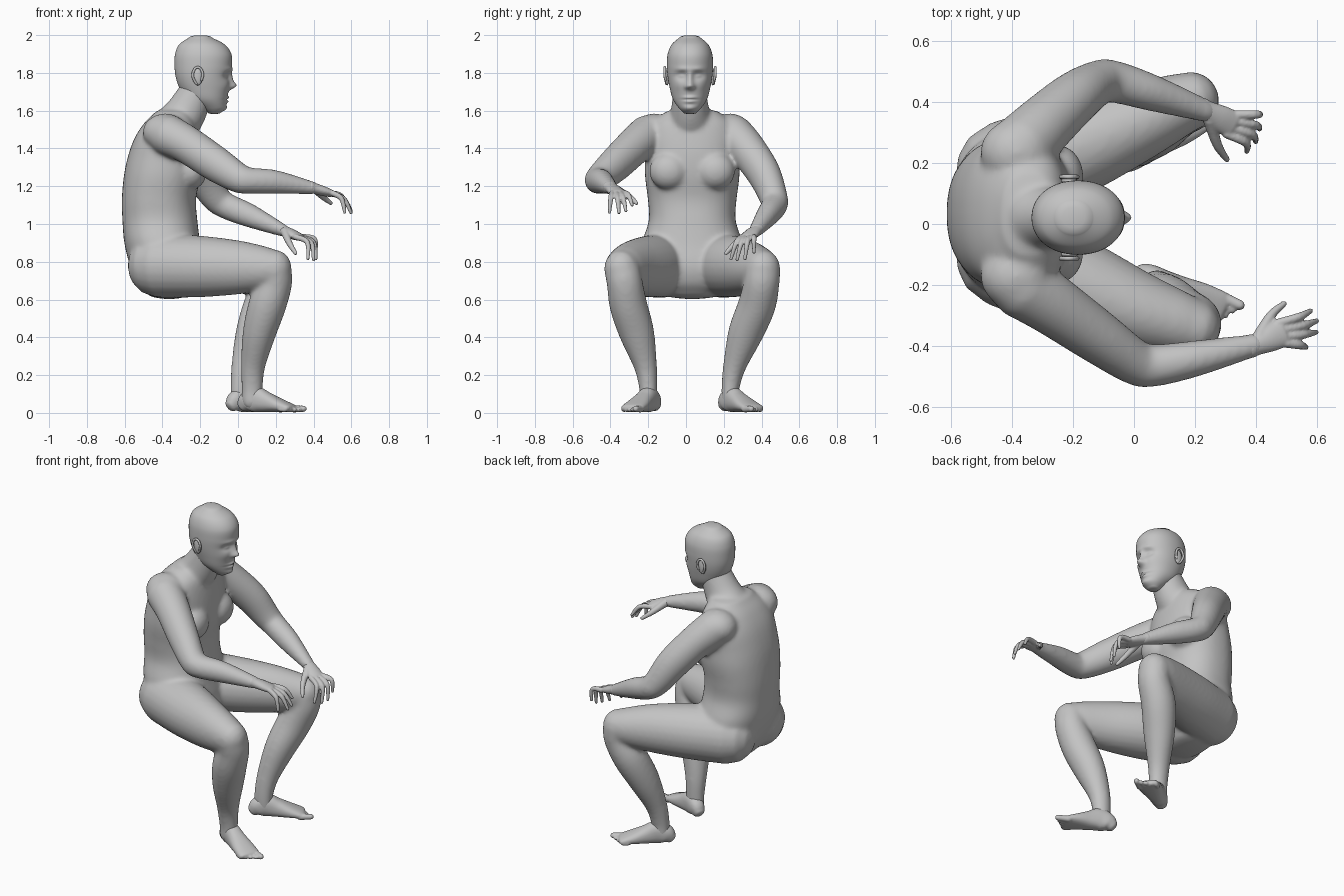
import bpy, bmesh, math
from mathutils import Vector, Matrix

cube = bpy.data.objects.get("Cube")
if cube:
    bpy.data.objects.remove(cube, do_unlink=True)

GREY = (0.55, 0.55, 0.55, 1.0)
skin = bpy.data.materials.new("plain grey")
skin.use_nodes = True
skin.diffuse_color = GREY
skin.node_tree.nodes["Principled BSDF"].inputs["Base Color"].default_value = GREY
UP, SIDE = Vector((0, 0, 1)), Vector((0, 1, 0))


def spline(rows, steps):
    """Smooth curve through rows of numbers of any width."""
    out = []
    for i in range(len(rows) - 1):
        p0, p1, p2, p3 = (rows[min(max(i + k, 0), len(rows) - 1)] for k in (-1, 0, 1, 2))
        for s in range(steps):
            t = s / steps
            out.append([b + 0.5 * t * (c - a + t * (2*a - 5*b + 4*c - d + t * (3*(b - c) + d - a)))
                        for a, b, c, d in zip(p0, p1, p2, p3)])
    return out + [list(rows[-1])]


def loft(bm, rows, side=SIDE, axis=None, sides=24, steps=5, cap=1.0, power=2.0):
    """Closed tube through rows (x, y, z, half width along side, other half width)."""
    rows = spline(rows, steps)
    pts = [Vector(r[:3]) for r in rows]
    frames = []
    for i, (p, r) in enumerate(zip(pts, rows)):
        t = axis or (pts[min(i + 1, len(pts) - 1)] - pts[max(i - 1, 0)]).normalized()
        frames.append((p, t, r[3], r[4]))

    # rounded ends
    def dome(frame, sign):
        p, t, a, b = frame
        angles = [math.radians(d) for d in (30, 55, 78)]
        return [(p + t * sign * cap * min(a, b) * math.sin(g), t, a * math.cos(g), b * math.cos(g))
                for g in angles]
    frames = dome(frames[0], -1)[::-1] + frames + dome(frames[-1], 1)

    rings = []
    for p, t, a, b in frames:
        u = (side - t * side.dot(t)).normalized()
        v = t.cross(u)
        ring = []
        for k in range(sides):
            g = math.tau * k / sides
            c, s = math.cos(g), math.sin(g)
            c = math.copysign(abs(c) ** (2 / power), c)
            s = math.copysign(abs(s) ** (2 / power), s)
            ring.append(bm.verts.new(p + u * a * c + v * b * s))
        rings.append(ring)
    for low, high in zip(rings, rings[1:]):
        for k in range(sides):
            n = (k + 1) % sides
            bm.faces.new((low[k], low[n], high[n], high[k]))
    bm.faces.new(rings[0][::-1])
    bm.faces.new(rings[-1])


def ball(bm, centre, size):
    m = Matrix.Translation(centre) @ Matrix.Diagonal((*size, 1))
    bmesh.ops.create_uvsphere(bm, u_segments=24, v_segments=16, radius=1, matrix=m)


def finish(bm, name, voxel=0, smooth=0):
    """Make the object; fuse overlapping pieces into one skin when voxel is set."""
    bmesh.ops.recalc_face_normals(bm, faces=bm.faces[:])
    mesh = bpy.data.meshes.new(name)
    bm.to_mesh(mesh)
    bm.free()
    mesh.materials.append(skin)
    obj = bpy.data.objects.new(name, mesh)
    bpy.context.collection.objects.link(obj)
    bpy.context.view_layer.objects.active = obj
    if voxel:
        fuse = obj.modifiers.new("fuse", 'REMESH')
        fuse.mode, fuse.voxel_size = 'VOXEL', voxel
        soft = obj.modifiers.new("soften", 'SMOOTH')
        soft.factor, soft.iterations = 0.5, smooth
        for m in ("fuse", "soften"):
            bpy.ops.object.modifier_apply(modifier=m)
    for f in obj.data.polygons:
        f.use_smooth = True
    return obj


def sections(table, cy):
    """Rows of (z, back x, front x, half width) to loft rows."""
    return [((b + f) / 2, cy, z, w, (f - b) / 2) for z, b, f, w in table]


def limb(bm, path, radii, side):
    loft(bm, [(*p, *r) for p, r in zip(path, radii)], side)


# Body: torso, neck, arms and legs fused together
bm = bmesh.new()
torso = [(.64, -.49, -.24, .17), (.69, -.53, -.2, .23), (.78, -.572, -.18, .265),
         (.9, -.602, -.2, .265), (1.02, -.612, -.215, .23), (1.13, -.615, -.222, .235),
         (1.25, -.605, -.2, .25), (1.35, -.585, -.195, .25), (1.45, -.55, -.205, .25),
         (1.53, -.5, -.22, .22), (1.58, -.45, -.24, .16)]
loft(bm, sections(torso, .033), axis=UP, sides=40, cap=0.3, power=2.3)
loft(bm, [(-.37, .03, 1.48, .17, .12), (-.29, .023, 1.57, .112, .112),
          (-.235, .02, 1.67, .092, .096), (-.21, .02, 1.74, .085, .085)], cap=0.3)
for y in (-.09, .155):
    ball(bm, (-.25, y, 1.28), (.085, .105, .1))      # chest
for y in (-.17, .235):
    ball(bm, (-.385, y, 1.485), (.12, .11, .1))      # shoulder

arm_radii = [(.11, .11), (.1, .1), (.088, .095), (.075, .08), (.07, .07), (.06, .063), (.038, .034)]
arm_front = [(-.37, -.2, 1.47), (-.27, -.265, 1.42), (-.12, -.37, 1.32), (0, -.452, 1.245),
             (.06, -.465, 1.23), (.2, -.442, 1.222), (.4, -.397, 1.19)]
arm_back = [(-.37, .25, 1.47), (-.3, .32, 1.4), (-.2, .41, 1.27), (-.125, .46, 1.15),
            (-.07, .468, 1.1), (.06, .43, 1.045), (.24, .37, .965)]
thigh_radii = [(.165, .17), (.158, .163), (.13, .143), (.107, .117), (.095, .102)]
thigh_front = [(-.42, -.11, .78), (-.2, -.2, .775), (0, -.28, .77), (.14, -.325, .765), (.19, -.34, .765)]
thigh_back = [(-.42, .175, .78), (-.2, .25, .775), (0, .33, .77), (.13, .385, .765), (.185, .405, .765)]
shin_radii = [(.095, .09), (.095, .092), (.1, .1), (.093, .088), (.062, .065), (.048, .056), (.045, .055)]
shin_front = [(.19, -.34, .77), (.195, -.325, .69), (.155, -.305, .57), (.112, -.26, .42),
              (.08, -.215, .25), (.075, -.2, .13), (.075, -.2, .06)]
shin_back = [(.185, .405, .77), (.185, .4, .69), (.13, .375, .57), (.075, .315, .42),
             (.03, .258, .25), (.015, .235, .13), (.015, .235, .06)]
for path in (arm_front, arm_back):
    limb(bm, path, arm_radii, Vector((.5, math.copysign(1, -path[0][1]), 0)))
for path in (thigh_front, thigh_back):
    limb(bm, path, thigh_radii, SIDE)
for path in (shin_front, shin_back):
    limb(bm, path, shin_radii, SIDE)
finish(bm, "body", 0.011, 12)

# Head, with the face pressed in and out of the front
bm = bmesh.new()
skull = [(1.59, -.16, -.095, .035), (1.615, -.2, -.07, .06), (1.66, -.27, -.06, .09),
         (1.72, -.31, -.048, .107), (1.78, -.33, -.042, .118), (1.84, -.336, -.033, .122),
         (1.9, -.333, -.035, .118), (1.95, -.312, -.07, .097), (1.985, -.262, -.135, .058)]
loft(bm, sections(skull, .021), axis=UP, sides=88, steps=11, cap=0.25, power=2.1)
# across, height, spread across, spread up, push
face = [(0, 1.732, .016, .014, .03), (0, 1.77, .011, .026, .018), (.016, 1.725, .008, .008, .008),
        (.044, 1.785, .021, .014, -.02), (.044, 1.783, .013, .008, .011), (.04, 1.82, .025, .009, .006),
        (0, 1.669, .022, .006, .012), (0, 1.648, .02, .007, .011), (0, 1.659, .026, .003, -.005),
        (0, 1.61, .024, .014, .012), (.06, 1.735, .022, .02, .005)]
for v in bm.verts:
    if v.co.x > -.15:
        dx = 0
        for y, z, sy, sz, push in face:
            for s in ((1, -1) if y else (1,)):
                dx += push * math.exp(-((v.co.y - .021 - s * y) / sy) ** 2 / 2
                                      - ((v.co.z - z) / sz) ** 2 / 2)
        v.co.x += dx
finish(bm, "head")

# Ears: a curled rim around a thin bowl
for s, name in ((-1, "front_ear"), (1, "back_ear")):
    bm = bmesh.new()
    cy = .021 + s * .121
    rim = []
    for k in range(9):
        g = math.radians(-70 + 35 * k)
        low = max(0, -math.sin(g))
        rim.append((-.213 - .027 * math.cos(g) * (1 - .3 * low), cy + s * (.013 - .01 * low),
                    1.785 + .045 * math.sin(g), .007, .007))
    loft(bm, rim, Vector((0, 1, 0)), sides=10, steps=3)
    ball(bm, (-.213, cy, 1.78), (.026, .012, .046))
    finish(bm, name)


# Hands
def hand(name, wrist, knuckles, tips, thumb, bend):
    bm = bmesh.new()
    w, k = Vector(wrist), Vector(knuckles)
    across = (k - w).cross(UP).normalized()
    if across.y < 0:
        across = -across
    if tips[0][1] < tips[-1][1]:
        across = -across
    mid = w.lerp(k, .55)
    loft(bm, [(*(w - (k - w) * .25), .036, .032), (*w, .035, .029),
              (*mid, .044, .026), (*k, .046, .02)], across, cap=.6)
    for i, tip in enumerate(tips):
        base = k + across * (.036 - .024 * i) - (k - w) * .05
        joint = base.lerp(Vector(tip), .5) + Vector(bend)
        loft(bm, [(*base, .015, .016), (*joint, .014, .014), (*tip, .009, .009)], across, sides=12)
    base = w.lerp(k, .2) + across * .02
    joint = base.lerp(Vector(thumb), .55) + across * .012
    loft(bm, [(*base, .024, .022), (*joint, .017, .016), (*thumb, .011, .01)], UP, sides=12)
    finish(bm, name, 0.005, 3)


hand("front_hand", (.4, -.397, 1.19), (.49, -.357, 1.162),
     [(.58, -.285, 1.1), (.6, -.318, 1.07), (.598, -.355, 1.06), (.565, -.405, 1.062)],
     (.492, -.262, 1.11), (.015, 0, .022))
hand("back_hand", (.24, .37, .965), (.325, .325, .93),
     [(.37, .238, .815), (.4, .27, .81), (.412, .312, .815), (.412, .36, .85)],
     (.305, .212, .845), (.03, 0, .03))


# Feet with five toes each
def foot(name, heel, toe, inner):
    bm = bmesh.new()
    h, d = Vector(heel), Vector(toe) - Vector(heel)
    d.normalize()
    across = d.cross(UP) * -inner
    # distance, half width, half height
    rows = [(.022, .034, .036), (.05, .045, .056), (.1, .048, .068), (.16, .054, .054),
            (.23, .064, .038), (.29, .066, .025), (.31, .062, .02)]
    loft(bm, [(*(h + d * t + UP * (b + .003)), a, b) for t, a, b in rows], across, cap=.6, power=2.3)
    for i in range(5):
        r = .019 if i == 0 else .014
        base = h + d * (.295 - .007 * i) + across * (.047 - .025 * i) + UP * .02
        end = base + d * (.062 - .008 * i) - UP * (.017 - r)
        loft(bm, [(*base, r, r), (*end, r * .9, r * .9)], across, sides=12)
    finish(bm, name, 0.006, 4)


foot("front_foot", (.005, -.155, 0), (.34, -.315, 0), 1)
foot("back_foot", (-.055, .19, 0), (.23, .375, 0), -1)
